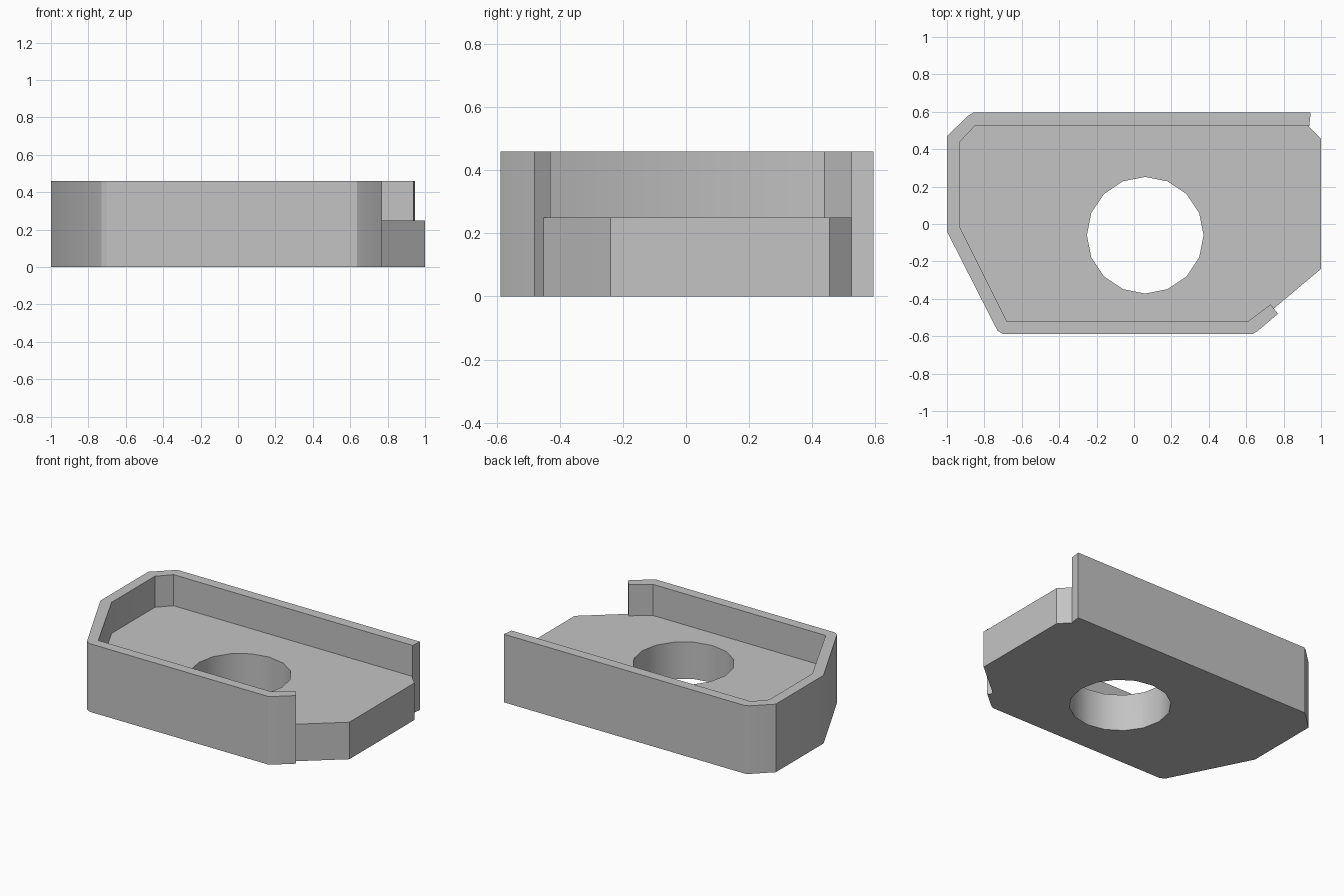
import bpy
import bmesh
import math

cube = bpy.data.objects.get("Cube")
if cube:
    bpy.data.objects.remove(cube, do_unlink=True)

# One plain grey for the whole part
grey = bpy.data.materials.new("light_grey")
grey.use_nodes = True
colour = (0.55, 0.55, 0.55, 1)
grey.diffuse_color = colour
grey.node_tree.nodes["Principled BSDF"].inputs["Base Color"].default_value = colour


def prism(name, outline, bottom, top):
    """Extrude a closed outline upwards into a solid."""
    bm = bmesh.new()
    face = bm.faces.new([bm.verts.new((x, y, bottom)) for x, y in outline])
    up = bmesh.ops.extrude_face_region(bm, geom=[face], use_keep_orig=True)
    verts = [g for g in up["geom"] if isinstance(g, bmesh.types.BMVert)]
    bmesh.ops.translate(bm, verts=verts, vec=(0, 0, top - bottom))
    bmesh.ops.recalc_face_normals(bm, faces=bm.faces)
    mesh = bpy.data.meshes.new(name)
    bm.to_mesh(mesh)
    bm.free()
    mesh.materials.append(grey)
    obj = bpy.data.objects.new(name, mesh)
    bpy.context.collection.objects.link(obj)
    return obj


def combine(target, tool, operation):
    """Apply a boolean and discard the tool."""
    tool.hide_render = True
    mod = target.modifiers.new(operation.title(), "BOOLEAN")
    mod.operation = operation
    mod.solver = "EXACT"
    mod.object = tool
    bpy.ops.object.select_all(action="DESELECT")
    bpy.context.view_layer.objects.active = target
    target.select_set(True)
    bpy.ops.object.modifier_apply(modifier=mod.name)
    bpy.data.objects.remove(tool, do_unlink=True)


# Raised rim, open on the left side
outer = [(0.945, 0.595), (-0.86, 0.595), (-0.885, 0.58), (-1, 0.47), (-1, -0.04),
         (-0.73, -0.57), (-0.70, -0.588), (0.635, -0.588), (0.66, -0.573), (0.77, -0.48)]
inner = [(0.73, -0.43), (0.61, -0.52), (-0.68, -0.52), (-0.93, -0.02),
         (-0.93, 0.44), (-0.85, 0.525), (0.937, 0.525)]
tray = prism("tray", outer + inner, 0, 0.46)

# Floor plate, running into the middle of the rim
floor = [(0.9, 0.56), (-0.86, 0.56), (-0.965, 0.455), (-0.965, -0.03), (-0.70, -0.555),
         (0.62, -0.555), (0.75, -0.45), (1, -0.24), (1, 0.455), (0.932, 0.525), (0.9, 0.525)]
combine(tray, prism("floor_plate", floor, 0, 0.25), "UNION")

# Round hole through the floor
sides, radius = 16, 0.312
circle = [(0.06 + radius * math.cos(a), -0.06 + radius * math.sin(a))
          for a in (math.tau * i / sides for i in range(sides))]
combine(tray, prism("hole_cutter", circle, -0.1, 0.4), "DIFFERENCE")

bpy.ops.object.shade_smooth_by_angle(angle=math.radians(30))
